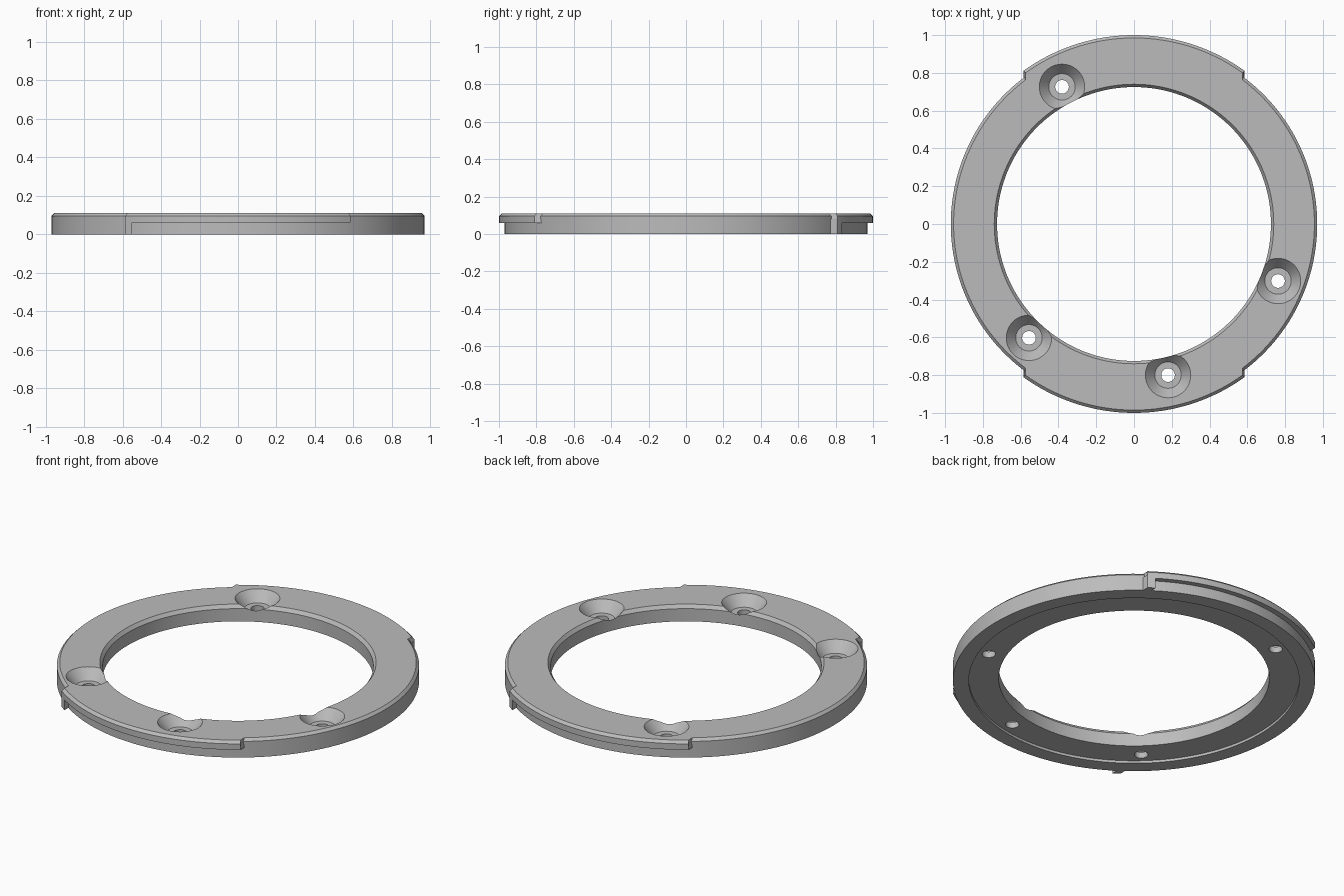
import bpy, bmesh
from math import sin, cos, pi, radians, sqrt

if "Cube" in bpy.data.objects:
    bpy.data.objects.remove(bpy.data.objects["Cube"], do_unlink=True)

TOP = 0.11       # ring height
R_OUT = 0.97     # ring outer radius
R_LIP = 1.0      # lip outer radius
CHAMFER = 0.015
LIP_Z = 0.06     # underside of the lip
LIP_X = 0.585    # half width of the lip

grey = bpy.data.materials.new("satin_grey")
grey.use_nodes = True
colour = (0.5, 0.5, 0.5, 1)
grey.diffuse_color = colour
grey.node_tree.nodes["Principled BSDF"].inputs["Base Color"].default_value = colour


def finish(name, bm):
    bmesh.ops.recalc_face_normals(bm, faces=bm.faces)
    mesh = bpy.data.meshes.new(name)
    bm.to_mesh(mesh)
    bm.free()
    mesh.materials.append(grey)
    obj = bpy.data.objects.new(name, mesh)
    bpy.context.collection.objects.link(obj)
    return obj


def lathe(name, profile, steps, closed, centre=(0, 0)):
    """Revolve a radius/height profile about a vertical axis."""
    bm = bmesh.new()
    loops = []
    for r, z in profile:
        loops.append([bm.verts.new((centre[0] + r * cos(2 * pi * i / steps),
                                    centre[1] + r * sin(2 * pi * i / steps), z))
                      for i in range(steps)])
    pairs = list(zip(loops, loops[1:]))
    if closed:
        pairs.append((loops[-1], loops[0]))
    else:
        bm.faces.new(loops[0])
        bm.faces.new(loops[-1])
    for a, b in pairs:
        for i in range(steps):
            j = (i + 1) % steps
            bm.faces.new((a[i], a[j], b[j], b[i]))
    return finish(name, bm)


def arc_bar(name, profile, x0, x1, side, steps):
    """Sweep a profile round the ring between two x positions.
    Each profile point is radius, height and how far its ends pull in."""
    bm = bmesh.new()
    rows = []
    for i in range(steps + 1):
        row = []
        for r, z, pull in profile:
            a, b = x0 + pull, x1 - pull
            x = a + (b - a) * i / steps
            row.append(bm.verts.new((side * x, -side * sqrt(r * r - x * x), z)))
        rows.append(row)
    n = len(profile)
    for a, b in zip(rows, rows[1:]):
        for k in range(n):
            m = (k + 1) % n
            bm.faces.new((a[k], a[m], b[m], b[k]))
    bm.faces.new(rows[0])
    bm.faces.new(rows[-1])
    return finish(name, bm)


def combine(target, tool, operation):
    tool.hide_render = True
    mod = target.modifiers.new(tool.name, 'BOOLEAN')
    mod.operation = operation
    mod.solver = 'EXACT'
    mod.object = tool
    bpy.context.view_layer.objects.active = target
    bpy.ops.object.modifier_apply(modifier=mod.name)
    bpy.data.objects.remove(tool, do_unlink=True)


# Ring body with chamfered rims and a shallow recess underneath
ring = lathe("mounting_ring", [
    (0.885, 0), (R_OUT, 0), (R_OUT, TOP - CHAMFER), (R_OUT - CHAMFER, TOP),
    (0.74, TOP), (0.725, TOP - 0.02), (0.725, 0.015), (0.885, 0.015)], 160, True)

# Overhanging lips at front and back, each with a stop at one end
lip = [(0.95, LIP_Z, 0), (R_LIP, LIP_Z, 0), (R_LIP, TOP - CHAMFER, 0),
       (R_LIP - CHAMFER, TOP, 0.01), (0.95, TOP, 0.01)]
stop = [(0.95, 0, 0), (R_LIP, 0, 0), (R_LIP, 0.08, 0), (0.95, 0.08, 0)]
for side in (1, -1):
    combine(ring, arc_bar("lip", lip, -LIP_X, LIP_X, side, 40), 'UNION')
    combine(ring, arc_bar("stop", stop, -LIP_X, -0.55, side, 2), 'UNION')

# Countersunk screw holes
hole = [(0.036, -0.05), (0.036, 0.05), (0.07, 0.05), (0.137, 0.13)]
for angle in (117.7, -21.6, -77.3, -132.7):
    a = radians(angle)
    centre = (0.82 * cos(a), 0.82 * sin(a))
    combine(ring, lathe("screw_hole", hole, 48, False, centre), 'DIFFERENCE')

# Smooth round walls, sharp edges
bpy.ops.object.select_all(action='DESELECT')
ring.select_set(True)
bpy.context.view_layer.objects.active = ring
bpy.ops.object.shade_smooth_by_angle(angle=radians(25))
